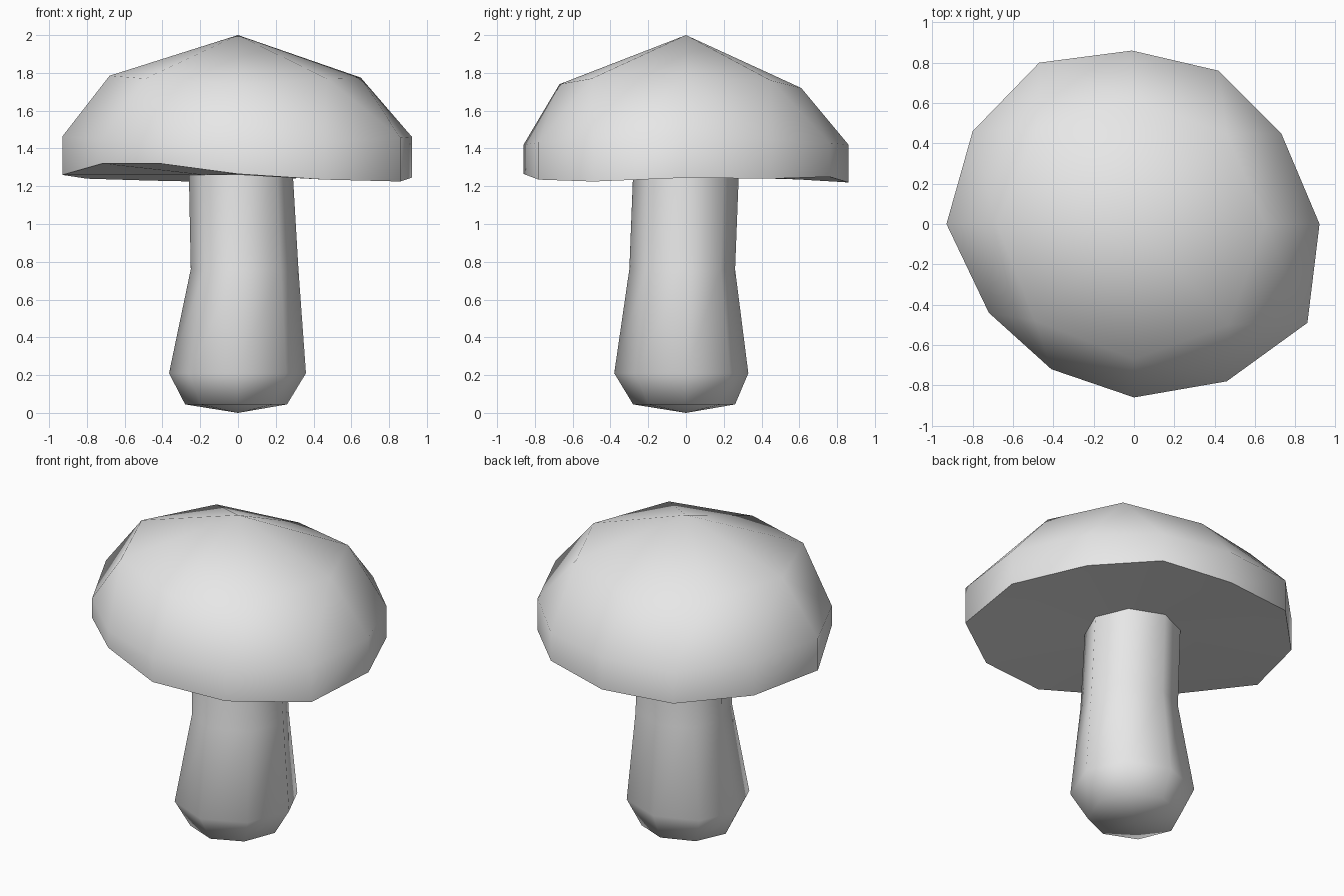
import bpy
import bmesh
from math import cos, sin, atan2, radians, tau

cube = bpy.data.objects.get("Cube")
if cube:
    bpy.data.objects.remove(cube, do_unlink=True)

grey = bpy.data.materials.new("plain_grey")
grey.use_nodes = True
grey.diffuse_color = (0.8, 0.8, 0.8, 1)
grey.node_tree.nodes["Principled BSDF"].inputs["Base Color"].default_value = (0.8, 0.8, 0.8, 1)


def oval(x0, x1, y0, y1, z, count=8):
    """Ring that reaches the given limits on each side of the axis."""
    ring = []
    for i in range(count):
        c, s = cos(tau * i / count), sin(tau * i / count)
        ring.append((c * (x1 if c > 0 else -x0), s * (y1 if s > 0 else -y0), z))
    return ring


def stitch(bm, low, high):
    """Join two rings that may differ in vertex count, advancing by angle."""
    def angle(ring, i):
        v = ring[i % len(ring)].co
        a = atan2(v.y, v.x) % tau
        if i % len(ring) == 0 and a > 6:
            a -= tau
        return a + tau * (i // len(ring))
    i = j = 0
    n, m = len(low), len(high)
    while i < n or j < m:
        a, b = low[i % n], high[j % m]
        da, db = angle(low, i + 1), angle(high, j + 1)
        if i < n and j < m and abs(da - db) < 0.12:
            bm.faces.new((a, low[(i + 1) % n], high[(j + 1) % m], b))
            i, j = i + 1, j + 1
        elif j >= m or (i < n and da < db):
            bm.faces.new((a, low[(i + 1) % n], b))
            i += 1
        else:
            bm.faces.new((a, high[(j + 1) % m], b))
            j += 1


def build(name, rings, bottom=None, top=None):
    """Solid of stacked rings, listed upward, with pole points."""
    bm = bmesh.new()
    loops = [[bm.verts.new(p) for p in ring] for ring in rings]
    for low, high in zip(loops, loops[1:]):
        stitch(bm, low, high)
    for pole, loop in ((bottom, loops[0]), (top, loops[-1])):
        if pole:
            tip = bm.verts.new(pole)
            for k in range(len(loop)):
                bm.faces.new((loop[k - 1], loop[k], tip))
    bmesh.ops.recalc_face_normals(bm, faces=bm.faces)
    mesh = bpy.data.meshes.new(name)
    bm.to_mesh(mesh)
    bm.free()
    mesh.materials.append(grey)
    obj = bpy.data.objects.new(name, mesh)
    bpy.context.collection.objects.link(obj)
    bpy.ops.object.select_all(action="DESELECT")
    obj.select_set(True)
    bpy.context.view_layer.objects.active = obj
    bpy.ops.object.shade_smooth_by_angle(angle=radians(80))
    return obj


# Cap: uneven twelve-sided rim, eight-sided shoulder, pointed crown
rim = [(0.92, 0, 1.245), (0.73, 0.45, 1.24), (0.42, 0.76, 1.25), (-0.01, 0.86, 1.22),
       (-0.47, 0.80, 1.23), (-0.80, 0.46, 1.24), (-0.93, 0, 1.26), (-0.72, -0.44, 1.32),
       (-0.41, -0.72, 1.32), (0, -0.86, 1.265), (0.46, -0.78, 1.235), (0.86, -0.49, 1.225)]
brim = [(x, y, 1.42 + 0.05 * x * x) for x, y, z in rim]
shoulder = [(0.65, 0, 1.775), (0.46, 0.45, 1.76), (0, 0.61, 1.72), (-0.48, 0.47, 1.76),
            (-0.68, 0, 1.785), (-0.49, -0.48, 1.77), (0, -0.67, 1.74), (0.47, -0.50, 1.77)]
throat = oval(-0.26, 0.28, -0.27, 0.27, 1.26)
build("cap", [throat, rim, brim, shoulder], top=(0, 0, 2))

# Stem: narrow waist, swollen foot
build("stem", [oval(-0.28, 0.26, -0.28, 0.26, 0.045),
               oval(-0.365, 0.36, -0.38, 0.33, 0.21),
               oval(-0.25, 0.32, -0.30, 0.26, 0.76),
               oval(-0.26, 0.29, -0.28, 0.28, 1.27)], bottom=(0, 0, 0))
